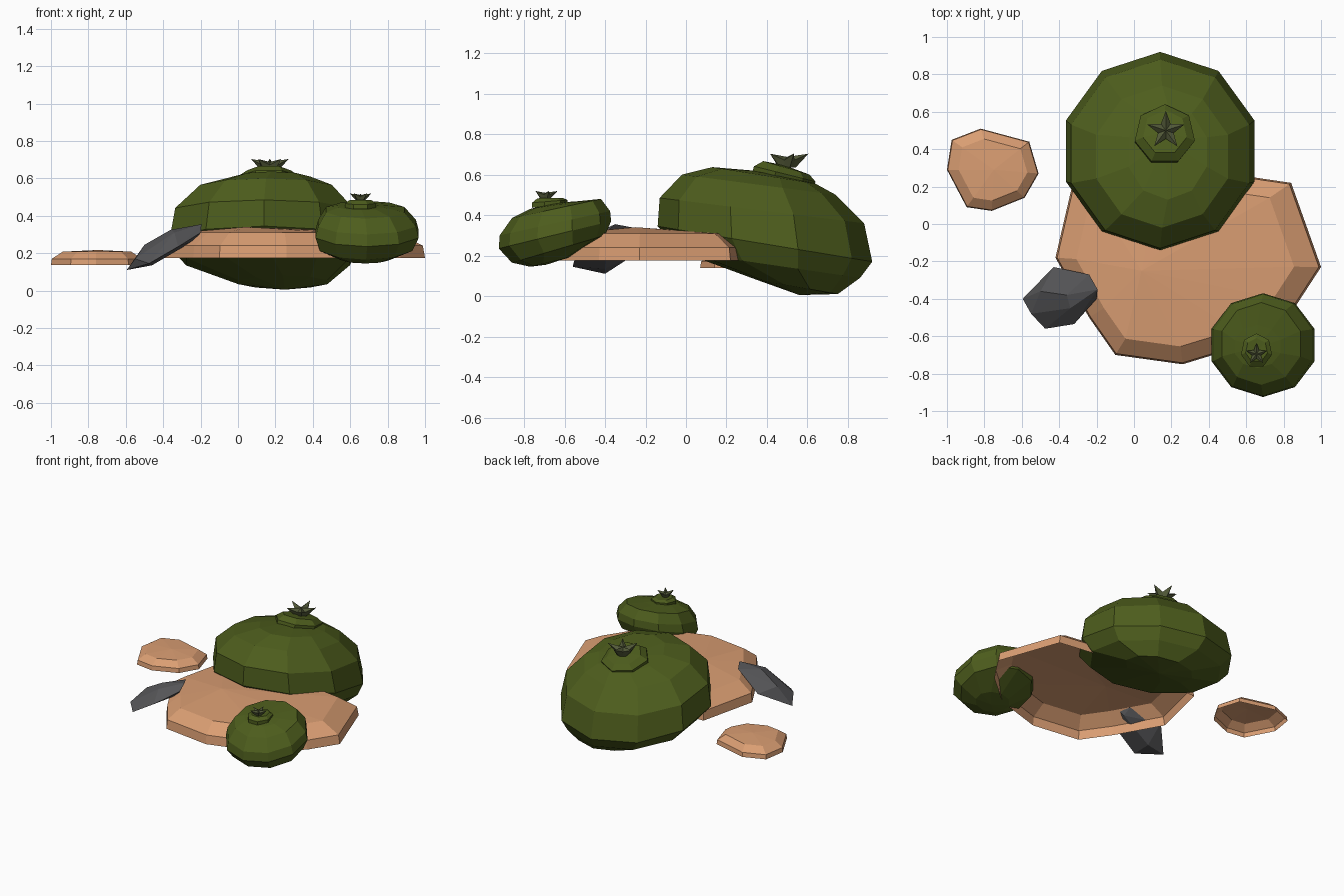
import bpy, bmesh
from math import sin, cos, pi
from mathutils import Vector


def material(name, rgb):
    m = bpy.data.materials.new(name)
    m.diffuse_color = (*rgb, 1)
    return m


SAND = material("sand", (0.70, 0.34, 0.17))
GREEN = material("cactus_green", (0.075, 0.11, 0.012))
FLOWER = material("dull_green", (0.085, 0.10, 0.04))
STONE = material("stone", (0.09, 0.09, 0.095))


def finish(name, bm, mat):
    bmesh.ops.recalc_face_normals(bm, faces=bm.faces)
    mesh = bpy.data.meshes.new(name)
    bm.to_mesh(mesh)
    bm.free()
    mesh.materials.append(mat)
    ob = bpy.data.objects.new(name, mesh)
    bpy.context.collection.objects.link(ob)
    return ob


def loft(name, rings, mat, top=None, bottom=None):
    """Join equal-length rings of points, fanning to optional end points."""
    bm = bmesh.new()
    rows = [[bm.verts.new(p) for p in ring] for ring in rings]
    n = len(rows[0])
    for a, b in zip(rows, rows[1:]):
        for i in range(n):
            j = (i + 1) % n
            bm.faces.new((a[i], a[j], b[j], b[i]))
    for row, tip in ((rows[0], bottom), (rows[-1], top)):
        if tip is not None:
            c = bm.verts.new(tip)
            for i in range(n):
                bm.faces.new((row[i], row[(i + 1) % n], c))
    return finish(name, bm, mat)


def tilted_ring(n, cx, hx, y0, z0, y1, z1):
    """Ellipse running from its front point (y0, z0) to its back point (y1, z1)."""
    pts = []
    for i in range(n):
        a = pi / 2 + 2 * pi * i / n
        t = (sin(a) + 1) / 2
        pts.append((cx + hx * cos(a), y0 + (y1 - y0) * t, z0 + (z1 - z0) * t))
    return pts


# Sand slabs: hollow shells with a short wall, a bevel and a low peak
def slab(name, outline, centre, steps, peak):
    c = Vector(centre)
    rings = []
    for s, z in steps:
        rings.append([(*(c + (Vector(p) - c) * s), z) for p in outline])
    loft(name, rings, SAND, top=peak)


slab("large_sand_slab",
     [(-0.32, 0.25), (-0.42, -0.18), (-0.24, -0.5), (-0.1, -0.7), (0.26, -0.75),
      (0.62, -0.64), (0.87, -0.43), (1.0, -0.23), (0.84, 0.22), (0.5, 0.27), (0.1, 0.27)],
     (0.2, -0.22), [(1, 0.175), (0.985, 0.24), (0.82, 0.31)], (0.04, -0.25, 0.34))
slab("small_sand_slab",
     [(-0.975, 0.45), (-0.82, 0.51), (-0.56, 0.44), (-0.51, 0.27), (-0.585, 0.14),
      (-0.76, 0.07), (-0.895, 0.09), (-1.0, 0.29)],
     (-0.75, 0.29), [(1, 0.138), (0.98, 0.17), (0.75, 0.208)], (-0.75, 0.29, 0.217))


# Squat cacti: tilted round body, raised crown and star flower
def cactus(prefix, body, bottom, top, crown, crown_top, flower, r):
    loft(prefix + "_cactus_body", [tilted_ring(10, *b) for b in body], GREEN,
         top=top, bottom=bottom)
    loft(prefix + "_cactus_crown", [tilted_ring(7, *c) for c in crown], GREEN,
         top=crown_top)
    f = Vector(flower)
    base, star = [], []
    for i in range(10):
        a = pi / 2 + 2 * pi * i / 10
        d = Vector((cos(a), sin(a), 0))
        base.append(f + d * r * 0.4)
        tip = i % 2 == 0
        star.append(f + d * r * (1 if tip else 0.42) + Vector((0, 0, r * (0.65 if tip else 0.35))))
    loft(prefix + "_cactus_flower", [base, star], FLOWER, top=f + Vector((0, 0, r * 0.5)))


cactus("large",
       [(0.24, 0.25, 0.35, 0.08, 0.75, 0.01),
        (0.16, 0.46, -0.03, 0.22, 0.86, 0.09),
        (0.14, 0.53, -0.14, 0.345, 0.92, 0.17),
        (0.14, 0.50, -0.13, 0.485, 0.88, 0.36),
        (0.15, 0.37, -0.02, 0.60, 0.74, 0.50),
        (0.18, 0.22, 0.13, 0.637, 0.64, 0.555)],
       (0.25, 0.56, 0.005), (0.17, 0.45, 0.61),
       [(0.16, 0.16, 0.31, 0.61, 0.63, 0.54),
        (0.165, 0.165, 0.32, 0.645, 0.64, 0.565),
        (0.165, 0.12, 0.37, 0.67, 0.61, 0.60)],
       (0.17, 0.49, 0.645), (0.17, 0.50, 0.635), 0.105)
cactus("small",
       [(0.68, 0.13, -0.77, 0.145, -0.58, 0.19),
        (0.685, 0.26, -0.86, 0.165, -0.40, 0.30),
        (0.69, 0.29, -0.925, 0.235, -0.37, 0.37),
        (0.69, 0.275, -0.92, 0.30, -0.375, 0.42),
        (0.68, 0.22, -0.86, 0.385, -0.42, 0.48),
        (0.66, 0.13, -0.77, 0.43, -0.54, 0.468)],
       (0.68, -0.69, 0.155), (0.66, -0.66, 0.46),
       [(0.655, 0.085, -0.77, 0.435, -0.585, 0.455),
        (0.655, 0.085, -0.77, 0.46, -0.585, 0.475),
        (0.655, 0.06, -0.74, 0.483, -0.61, 0.485)],
       (0.655, -0.68, 0.48), (0.655, -0.695, 0.48), 0.06)

# Leaning stone: faceted hull
bm = bmesh.new()
for p in [(-0.595, -0.4, 0.11), (-0.475, -0.56, 0.145), (-0.55, -0.48, 0.17),
          (-0.43, -0.23, 0.22), (-0.24, -0.27, 0.34), (-0.195, -0.35, 0.355),
          (-0.2, -0.4, 0.31), (-0.32, -0.535, 0.235), (-0.36, -0.38, 0.325),
          (-0.34, -0.45, 0.31), (-0.5, -0.36, 0.245), (-0.46, -0.4, 0.135),
          (-0.23, -0.38, 0.27)]:
    bm.verts.new(p)
bmesh.ops.convex_hull(bm, input=bm.verts)
finish("leaning_stone", bm, STONE)
